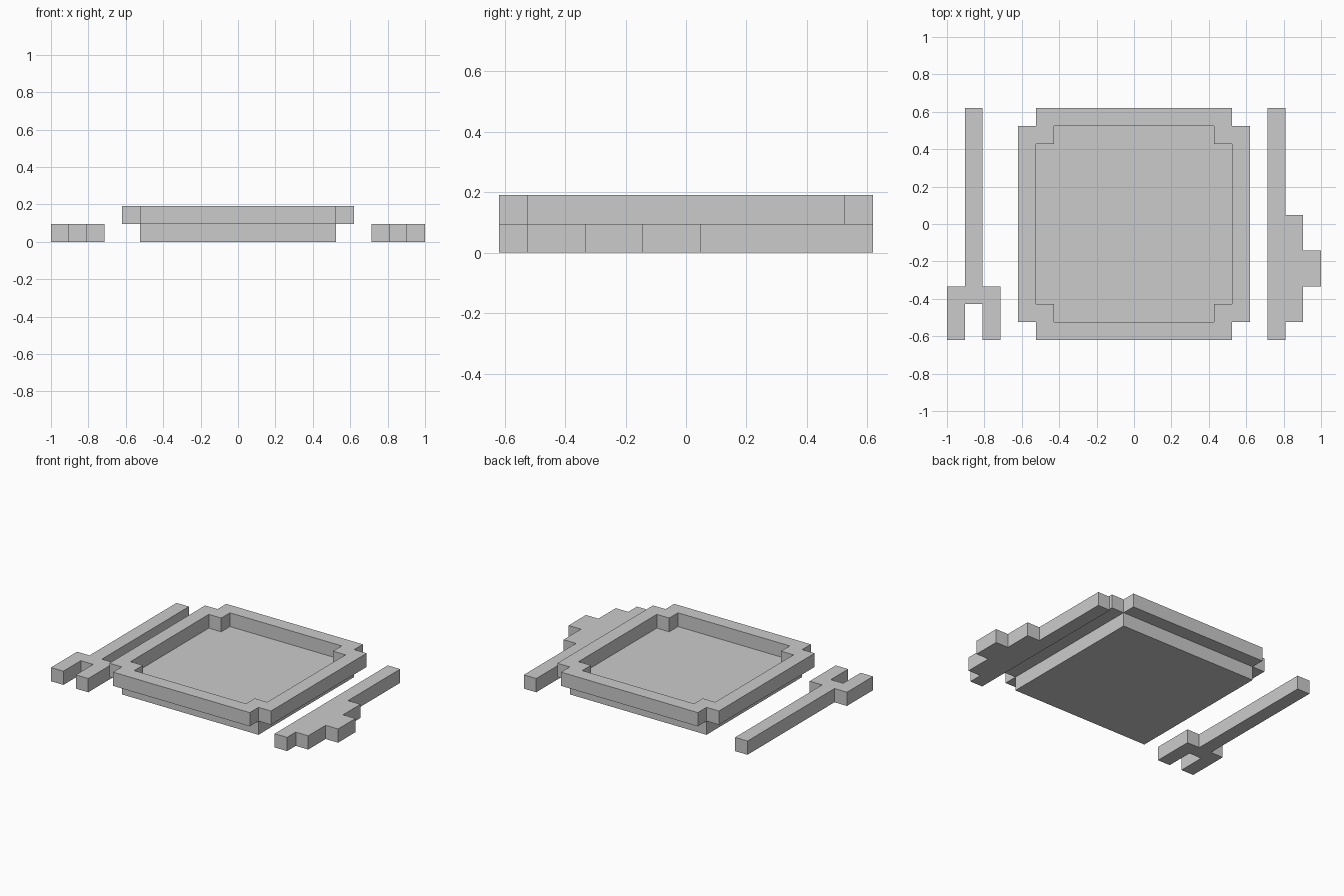
import bpy, bmesh

if "Cube" in bpy.data.objects:
    bpy.data.objects.remove(bpy.data.objects["Cube"])

U = 2 / 21  # one block of the grid the model is built on


def finish(name, bm):
    bmesh.ops.recalc_face_normals(bm, faces=bm.faces[:])
    mesh = bpy.data.meshes.new(name)
    bm.to_mesh(mesh)
    bm.free()
    obj = bpy.data.objects.new(name, mesh)
    bpy.context.collection.objects.link(obj)
    return obj


def slab(name, outline, z0, z1):
    """Extrude a flat outline (in blocks) from z0 to z1."""
    bm = bmesh.new()
    face = bm.faces.new([bm.verts.new((x * U, y * U, z0 * U)) for x, y in outline])
    top = bmesh.ops.extrude_face_region(bm, geom=[face])["geom"]
    verts = [v for v in top if isinstance(v, bmesh.types.BMVert)]
    bmesh.ops.translate(bm, verts=verts, vec=(0, 0, (z1 - z0) * U))
    return finish(name, bm)


def notched_square(r):
    """Square of half-width r with one block cut from each corner."""
    points = [(r, r - 1), (r - 1, r - 1), (r - 1, r)]
    loop = []
    for _ in range(4):
        loop += points
        points = [(-y, x) for x, y in points]
    return loop


def ring(name, outer, inner, z0, z1):
    """Closed band between two outlines with matching points."""
    bm = bmesh.new()
    section = [(outer, z0), (outer, z1), (inner, z1), (inner, z0)]
    loops = [[bm.verts.new((x * U, y * U, z * U)) for x, y in pts]
             for pts, z in section]
    n = len(outer)
    for k in range(4):
        a, b = loops[k], loops[(k + 1) % 4]
        for i in range(n):
            j = (i + 1) % n
            bm.faces.new((a[i], a[j], b[j], b[i]))
    return finish(name, bm)


# Plate: square foot with a raised, corner-notched rim
slab("plate_base", [(-5.5, -5.5), (5.5, -5.5), (5.5, 5.5), (-5.5, 5.5)], 0, 1)
ring("plate_rim", notched_square(6.5), notched_square(5.5), 1, 2)

# Fork: long handle, crossbar and two prongs
slab("fork", [(-9.5, 6.5), (-9.5, -3.5), (-10.5, -3.5), (-10.5, -6.5),
              (-9.5, -6.5), (-9.5, -4.5), (-8.5, -4.5), (-8.5, -6.5),
              (-7.5, -6.5), (-7.5, -3.5), (-8.5, -3.5), (-8.5, 6.5)], 0, 1)

# Knife: straight back with a stepped blade
slab("knife", [(7.5, 6.5), (7.5, -6.5), (8.5, -6.5), (8.5, -5.5),
               (9.5, -5.5), (9.5, -3.5), (10.5, -3.5), (10.5, -1.5),
               (9.5, -1.5), (9.5, 0.5), (8.5, 0.5), (8.5, 6.5)], 0, 1)
